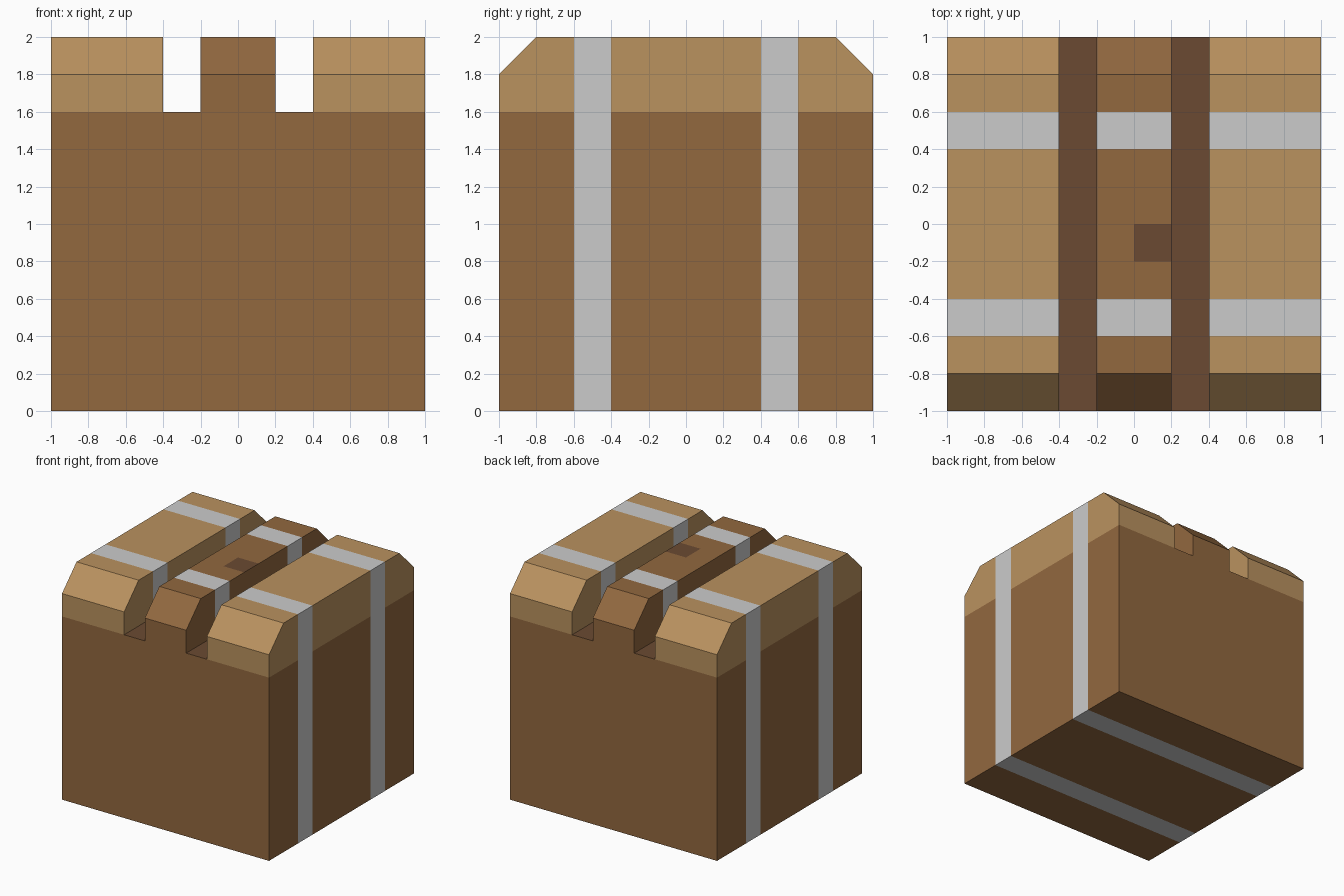
import bpy, bmesh
from mathutils import Vector

if "Cube" in bpy.data.objects:
    bpy.data.objects.remove(bpy.data.objects["Cube"])


def material(name, rgb):
    lin = [(c / 255 / 12.92) if c < 11 else ((c / 255 + 0.055) / 1.055) ** 2.4 for c in rgb]
    m = bpy.data.materials.new(name)
    m.diffuse_color = (*lin, 1)
    m.use_nodes = True
    m.node_tree.nodes["Principled BSDF"].inputs["Base Color"].default_value = m.diffuse_color
    return m


BROWN, TAN, GREY, DARK = range(4)
mats = [material("brown_wood", (146, 104, 63)),
        material("tan_wood", (186, 146, 95)),
        material("grey_metal", (189, 189, 189)),
        material("dark_wood", (107, 74, 50))]

bm = bmesh.new()

# Front profile: full-width body with three raised top ridges
columns = [-1, -0.4, -0.2, 0, 0.2, 0.4, 1]
for x0, x1 in zip(columns, columns[1:]):
    groove = 0.2 < abs(x0 + x1) / 2 < 0.4
    rows = [(0, 1.6)] if groove else [(0, 1.6), (1.6, 2)]
    for z0, z1 in rows:
        bm.faces.new([bm.verts.new((x, -1, z)) for x, z in
                      ((x0, z0), (x1, z0), (x1, z1), (x0, z1))])
bmesh.ops.remove_doubles(bm, verts=bm.verts[:], dist=1e-4)

# Extrude the profile to the back
res = bmesh.ops.extrude_face_region(bm, geom=bm.faces[:], use_keep_orig=True)
bmesh.ops.translate(bm, vec=(0, 2, 0),
                    verts=[g for g in res["geom"] if isinstance(g, bmesh.types.BMVert)])

# Cuts for the sloped ends, the bands and the small patch
for y in (-0.8, -0.6, -0.4, -0.2, 0, 0.4, 0.6, 0.8):
    bmesh.ops.bisect_plane(bm, geom=bm.verts[:] + bm.edges[:] + bm.faces[:],
                           dist=1e-5, plane_co=(0, y, 0), plane_no=(0, 1, 0))

# Slope the front and back ends of the ridges
for v in bm.verts:
    if abs(v.co.y) > 0.99 and v.co.z > 1.99:
        v.co.z = 1.8
bmesh.ops.recalc_face_normals(bm, faces=bm.faces[:])

# Colour each region
for f in bm.faces:
    c, n = f.calc_center_median(), f.normal
    if n.z > 0.9 and c.z < 1.7:                             # groove floors
        f.material_index = DARK
    elif 0.4 < abs(c.y) < 0.6:                              # wrap-around bands
        f.material_index = GREY
    elif n.z > 0.9 and 0 < c.x < 0.2 and -0.2 < c.y < 0:    # patch on centre ridge
        f.material_index = DARK
    elif c.z > 1.6 and abs(c.x) > 0.3:                      # outer ridges
        f.material_index = TAN
    else:
        f.material_index = BROWN

mesh = bpy.data.meshes.new("banded_crate")
bm.to_mesh(mesh)
bm.free()
for m in mats:
    mesh.materials.append(m)
crate = bpy.data.objects.new("banded_crate", mesh)
bpy.context.collection.objects.link(crate)
